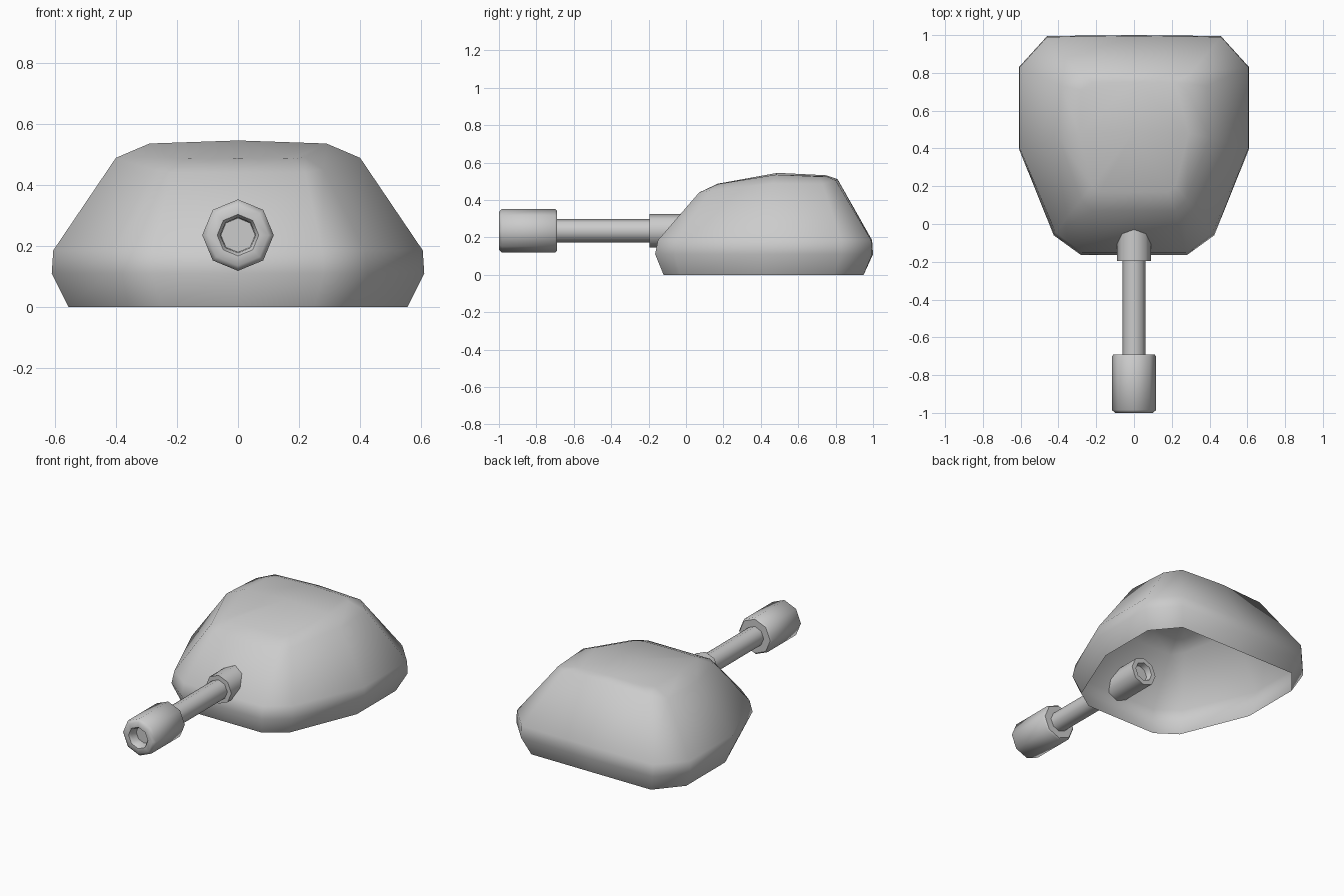
import bpy, bmesh
from math import sin, cos, pi, radians

if "Cube" in bpy.data.objects:
    bpy.data.objects.remove(bpy.data.objects["Cube"])


def finish(bm, name, angle):
    bmesh.ops.recalc_face_normals(bm, faces=bm.faces)
    me = bpy.data.meshes.new(name)
    bm.to_mesh(me)
    bm.free()
    ob = bpy.data.objects.new(name, me)
    bpy.context.collection.objects.link(ob)
    bpy.ops.object.select_all(action='DESELECT')
    ob.select_set(True)
    bpy.context.view_layer.objects.active = ob
    bpy.ops.object.shade_smooth_by_angle(angle=radians(angle))
    return ob


def lathe(name, profile, z=0.235, sides=8, caps=(True, True)):
    """Revolve (y, radius) pairs around the gun axis."""
    bm = bmesh.new()
    rings = [[bm.verts.new((r * sin(2 * pi * i / sides), y, z + r * cos(2 * pi * i / sides)))
              for i in range(sides)] for y, r in profile]
    for a, b in zip(rings, rings[1:]):
        for i in range(sides):
            j = (i + 1) % sides
            bm.faces.new((a[i], a[j], b[j], b[i]))
    if caps[0]:
        bm.faces.new(rings[0])
    if caps[1]:
        bm.faces.new(rings[-1])
    return finish(bm, name, 50)


# Turret shell: stacked half-outlines (front centre to back centre), open underneath
half_rings = [
    [(0, -.12, 0), (.25, -.12, 0), (.38, -.03, 0), (.555, .40, 0), (.555, .79, 0), (.42, .95, 0), (0, .95, 0)],
    [(0, -.165, .11), (.28, -.165, .11), (.425, -.06, .11), (.61, .40, .11), (.61, .83, .11), (.46, .995, .11), (0, 1, .11)],
    [(0, -.15, .185), (.275, -.15, .185), (.415, -.045, .185), (.605, .40, .185), (.605, .83, .185), (.46, .99, .185), (0, .995, .185)],
    [(0, .07, .44), (.22, .07, .44), (.28, .13, .45), (.40, .46, .488), (.385, .73, .485), (.30, .80, .505), (0, .81, .512)],
    [(0, .17, .487), (.18, .17, .485), (.22, .20, .49), (.29, .48, .535), (.28, .71, .525), (.22, .75, .527), (0, .75, .532)],
]
bm = bmesh.new()
loops = []
for half in half_rings:
    full = half + [(-x, y, z) for x, y, z in half[-2:0:-1]]
    loops.append([bm.verts.new(p) for p in full])
n = len(loops[0])
for a, b in zip(loops, loops[1:]):
    for i in range(n):
        j = (i + 1) % n
        bm.faces.new((a[i], a[j], b[j], b[i]))
# Roof with a slight crown at the middle
t = loops[-1]
crown = bm.verts.new((0, .49, .545))
for s in (1, -1):
    v = [t[(s * i) % n] for i in range(7)]
    bm.faces.new((v[0], v[1], v[2], v[3], crown))
    bm.faces.new((crown, v[3], v[4], v[5], v[6]))
finish(bm, "turret_shell", 60)

# Gun: mount sleeve, tube and hollow muzzle
lathe("gun_mount", [(-.195, .058), (-.195, .09), (.09, .09), (.09, .06), (.05, .055)], caps=(False, True))
lathe("gun_barrel", [(-.70, .062), (-.15, .062)], caps=(False, False))
lathe("gun_muzzle", [(-.94, .056), (-.985, .058), (-1, .068), (-1, .10), (-.985, .117),
                     (-.70, .117), (-.69, .108), (-.69, .06)], caps=(True, False))
